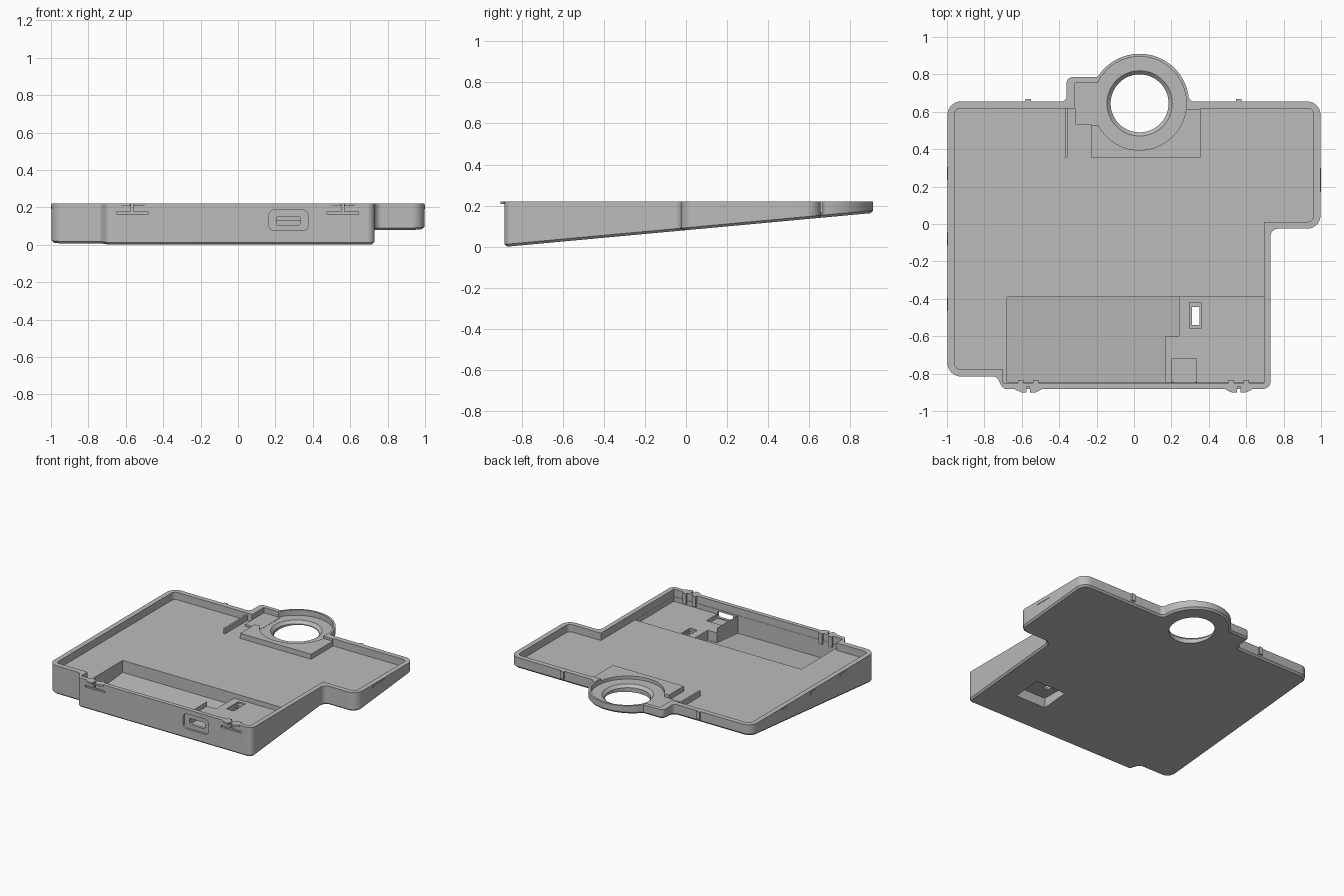
import bpy, bmesh, math
from mathutils import Vector

if "Cube" in bpy.data.objects:
    bpy.data.objects.remove(bpy.data.objects["Cube"])

grey = bpy.data.materials.new("plain grey")
grey.use_nodes = True
grey.diffuse_color = (0.5, 0.5, 0.5, 1)
grey.node_tree.nodes["Principled BSDF"].inputs["Base Color"].default_value = (0.5, 0.5, 0.5, 1)

TOP = 0.22
FLOOR = 0.165
RING = Vector((0.03, 0.645))


def slope(y, lift=0.0):
    """Height of the sloping underside."""
    return lift + 0.092 * (y + 0.88)


def rounded(corners, steps=6):
    """Outline with an arc at each (x, y, radius) corner."""
    out = []
    for i, (x, y, r) in enumerate(corners):
        p = Vector((x, y))
        if r == 0:
            out.append(p)
            continue
        a = (Vector(corners[i - 1][:2]) - p).normalized()
        b = (Vector(corners[(i + 1) % len(corners)][:2]) - p).normalized()
        half = a.angle(b) / 2
        centre = p + (a + b).normalized() * (r / math.sin(half))
        start = p + a * (r / math.tan(half)) - centre
        end = p + b * (r / math.tan(half)) - centre
        for k in range(steps + 1):
            t = k / steps
            out.append(centre + (start * (1 - t) + end * t).normalized() * r)
    return out


def rect(x0, x1, y0, y1, r=0):
    return rounded([(x0, y0, r), (x1, y0, r), (x1, y1, r), (x0, y1, r)])


def circle(radius, centre=RING, n=64):
    return [centre + Vector((math.cos(a), math.sin(a))) * radius
            for a in (math.tau * k / n for k in range(n))]


def prism(name, outline, low, high, upright=False, chamfer=0):
    """Extrude an outline; low may be a function of y; upright extrudes along y."""
    bm = bmesh.new()
    bottom, top = [], []
    for p in outline:
        base = low(p.y) if callable(low) else low
        for ring, h in ((bottom, base), (top, high)):
            ring.append(bm.verts.new((p.x, h, p.y) if upright else (p.x, p.y, h)))
    under = bm.faces.new(bottom)
    bm.faces.new(top)
    n = len(outline)
    for i in range(n):
        j = (i + 1) % n
        bm.faces.new((bottom[i], bottom[j], top[j], top[i]))
    bmesh.ops.recalc_face_normals(bm, faces=bm.faces)
    if chamfer:
        bmesh.ops.bevel(bm, geom=list(under.edges), offset=chamfer, segments=1, affect='EDGES')
    mesh = bpy.data.meshes.new(name)
    bm.to_mesh(mesh)
    bm.free()
    mesh.materials.append(grey)
    ob = bpy.data.objects.new(name, mesh)
    bpy.context.collection.objects.link(ob)
    return ob


# Tray body: stepped outline with the ring bulge and cable boss at the back
bulge = [(RING.x + 0.265 * math.cos(math.radians(a)),
          RING.y + 0.265 * math.sin(math.radians(a)), 0) for a in range(10, 150, 4)]
outline = rounded(
    [(-0.997, -0.815, 0.07), (-0.735, -0.815, 0.03), (-0.7, -0.882, 0.03),
     (0.73, -0.882, 0.04), (0.73, -0.025, 0.04), (0.997, -0.025, 0.07),
     (0.997, 0.655, 0.07), (0.295, 0.655, 0.03)]
    + bulge + [(-0.2, 0.785, 0), (-0.36, 0.785, 0.03), (-0.36, 0.655, 0.03),
               (-0.997, 0.655, 0.07)])
body = prism("tray_body", outline, slope, TOP, chamfer=0.012)

# Recesses cut into the body
interior = rounded(
    [(-0.96, -0.775, 0.03), (-0.7, -0.775, 0), (-0.7, -0.85, 0), (0.695, -0.85, 0),
     (0.695, 0.012, 0), (0.96, 0.012, 0.03), (0.96, 0.617, 0.03), (0.355, 0.617, 0),
     (0.355, 0.355, 0), (-0.23, 0.355, 0), (-0.23, 0.617, 0), (-0.96, 0.617, 0.03)])
pocket = rounded([(x, y, 0) for x, y in (
    (-0.68, -0.848), (0.165, -0.848), (0.165, -0.6), (0.24, -0.6), (0.24, -0.39), (-0.68, -0.39))])
cutters = [
    prism("interior_cut", interior, FLOOR, 0.4),
    prism("block_top_cut", rect(-0.25, 0.36, 0.34, 0.61), 0.203, 0.4),
    prism("front_pocket_cut", pocket, lambda y: slope(y, 0.03), 0.4),
    prism("platform_cut", rect(0.166, 0.694, -0.847, -0.391), 0.13, 0.4),
    prism("port_bay_cut", rect(0.2, 0.335, -0.846, -0.72), 0.1, 0.4),
    prism("port_cut", rect(0.205, 0.333, 0.106, 0.152, 0.012), -1, -0.8, True),
    prism("port_recess_cut", rect(0.165, 0.375, 0.075, 0.187, 0.03), -1, -0.867, True),
    prism("under_recess_cut", rect(0.25, 0.5, -0.64, -0.43), -0.2, 0.095),
    prism("switch_slot_cut", rect(0.31, 0.35, -0.54, -0.445), -0.2, 0.4),
    prism("switch_bay_cut", rect(0.298, 0.358, -0.56, -0.42), 0.118, 0.4),
    prism("ring_recess_cut", circle(0.25), 0.18, 0.4),
    prism("ring_hole_cut", circle(0.155), -0.2, 0.4),
    prism("cable_bay_cut", rect(-0.315, -0.18, 0.53, 0.755), 0.178, 0.4),
]

# Bevelled lip of the ring hole
lip = prism("ring_lip_cut", circle(0.153), 0.158, 0.2)
for v in lip.data.vertices:
    if v.co.z > 0.18:
        v.co.x = RING.x + (v.co.x - RING.x) * 1.27
        v.co.y = RING.y + (v.co.y - RING.y) * 1.27
cutters.append(lip)

# Slots around the two front clips
for x in (-0.565, 0.56):
    cutters.append(prism("clip_slot_cut", rect(x - 0.083, x + 0.083, 0.163, 0.178), -1, -0.868, True))
    cutters.append(prism("clip_gap_cut", rect(x - 0.006, x + 0.006, 0.17, 0.3), -1, -0.868, True))

for c in cutters:
    c.hide_render = True
    m = body.modifiers.new(c.name, 'BOOLEAN')
    m.operation = 'DIFFERENCE'
    m.solver = 'EXACT'
    m.object = c
bpy.context.view_layer.update()
carved = bpy.data.meshes.new_from_object(body.evaluated_get(bpy.context.evaluated_depsgraph_get()))
body.modifiers.clear()
body.data = carved
for c in cutters:
    bpy.data.objects.remove(c)
body.data.materials.clear()
body.data.materials.append(grey)

# Cable slab and rib beside the ring
parts = [body,
         prism("cable_slab", rect(-0.314, -0.181, 0.531, 0.754), 0.162, 0.181),
         prism("cable_rib", rect(-0.368, -0.355, 0.355, 0.63), 0.16, 0.205)]

# Front clips and back latches
for x, side in ((-0.565, "right"), (0.56, "left")):
    for s, which in ((-1, "outer"), (1, "inner")):
        tab = rounded([(x + s * 0.01, -0.86, 0), (x + s * 0.08, -0.86, 0),
                       (x + s * 0.07, -0.885, 0), (x + s * 0.035, -0.902, 0),
                       (x + s * 0.01, -0.902, 0)])
        parts.append(prism(f"{side}_clip_tab_{which}", tab, 0.208, TOP))
        cx = x + s * 0.04
        parts.append(prism(f"{side}_clip_post_{which}", rect(cx - 0.015, cx + 0.015, -0.86, -0.835), 0.14, TOP))
    parts.append(prism(f"{side}_back_latch", rect(x - 0.015, x + 0.015, 0.63, 0.667), 0.165, TOP))

# Side detents
for i, y in enumerate((0.27, -0.08, -0.43)):
    parts.append(prism(f"right_detent_{i + 1}", rect(-1, -0.98, y - 0.035, y + 0.035), 0.19, 0.21))
parts.append(prism("left_detent", rect(0.98, 1, 0.17, 0.3), 0.19, 0.21))

# Smooth the arcs, keep edges sharp
bpy.ops.object.select_all(action='DESELECT')
for p in parts:
    p.select_set(True)
bpy.context.view_layer.objects.active = body
bpy.ops.object.shade_smooth_by_angle(angle=math.radians(30))
